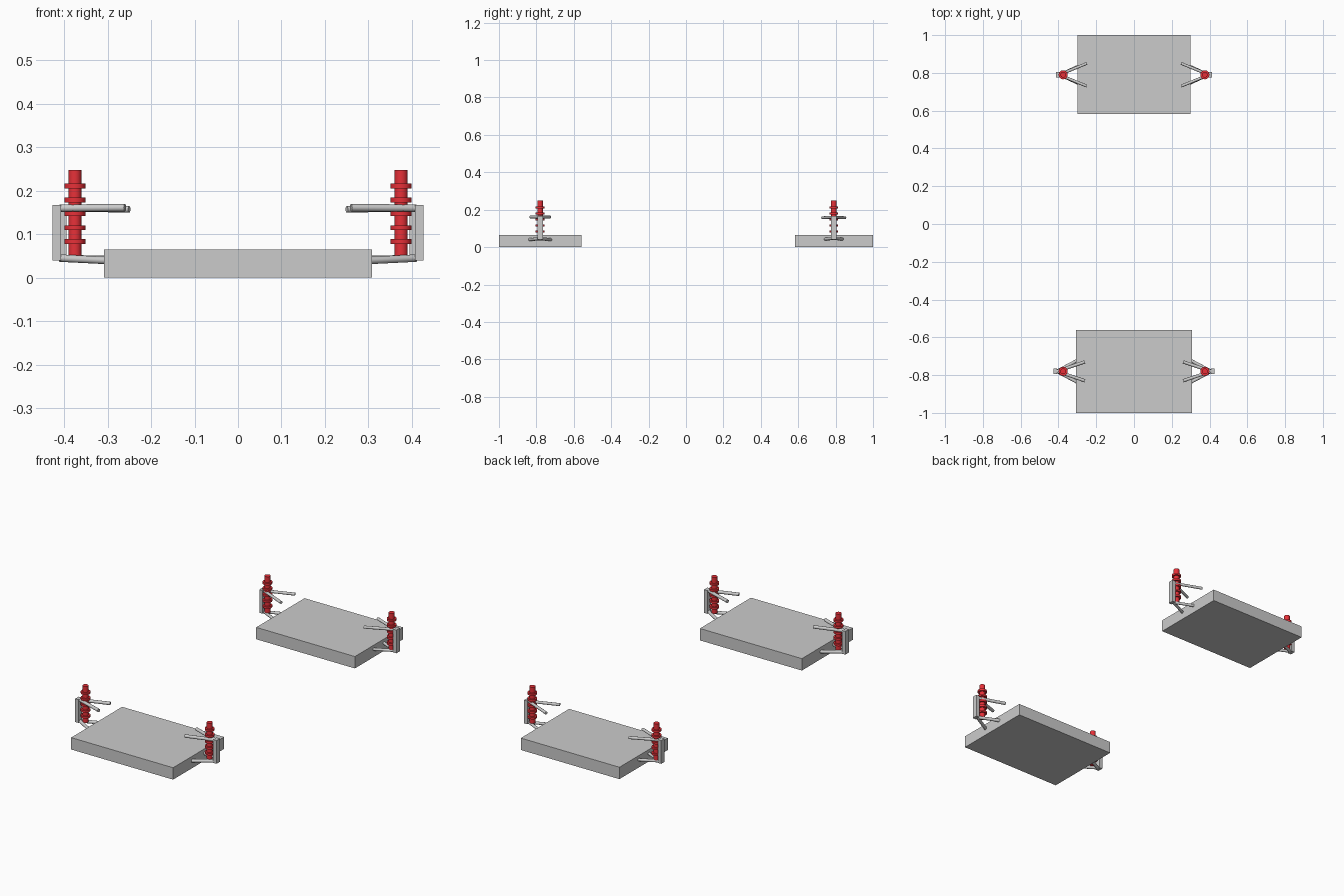
import bpy
from mathutils import Vector

if "Cube" in bpy.data.objects:
    bpy.data.objects.remove(bpy.data.objects["Cube"])

red = bpy.data.materials.new("spring_red")
red.diffuse_color = (0.8, 0.03, 0.04, 1)
red.use_nodes = True
red.node_tree.nodes["Principled BSDF"].inputs["Base Color"].default_value = red.diffuse_color


def box(name, lo, hi):
    lo, hi = Vector(lo), Vector(hi)
    bpy.ops.mesh.primitive_cube_add(size=1, location=(lo + hi) / 2)
    ob = bpy.context.object
    ob.name = name
    ob.scale = hi - lo
    bpy.ops.object.transform_apply(location=False, rotation=False, scale=True)
    return ob


def rod(name, a, b, r, sides=16, mat=None):
    a, b = Vector(a), Vector(b)
    d = b - a
    bpy.ops.mesh.primitive_cylinder_add(vertices=sides, radius=r, depth=d.length,
                                        location=(a + b) / 2)
    ob = bpy.context.object
    ob.name = name
    ob.rotation_euler = d.to_track_quat('Z', 'Y').to_euler()
    bpy.ops.object.shade_smooth_by_angle()
    if mat:
        ob.data.materials.append(mat)
    return ob


# axle settings: block half width, block y range, wheel line y, upright outer x,
# upper arm inner (x, y offset, z), lower arm inner (x, y offset, z), arm radius
axles = {
    "front": (0.308, -1.0, -0.56, -0.78, 0.427,
              (0.26, 0.05, 0.161), (0.27, 0.074, 0.038), 0.0085),
    "rear": (0.298, 0.583, 1.0, 0.79, 0.414,
             (0.25, 0.06, 0.157), (0.25, 0.066, 0.042), 0.0075),
}

for end, (hw, y0, y1, y, xo, up, low, r) in axles.items():
    # chassis mounting block
    box(end + "_block", (-hw, y0, 0), (hw, y1, 0.065))
    for side, s in (("left", -1), ("right", 1)):
        tag = end + "_" + side
        # upright plate at the outer end
        box(tag + "_upright", (min(s * (xo - 0.02), s * xo), y - 0.015, 0.04),
            (max(s * (xo - 0.02), s * xo), y + 0.015, 0.167))
        # upper and lower wishbone arms
        for level, (x, dy, z), zo in (("upper", up, 0.16), ("lower", low, 0.045)):
            for k, t in ((-1, "a"), (1, "b")):
                rod(f"{tag}_{level}_arm_{t}", (s * (xo - 0.018), y, zo),
                    (s * x, y + k * dy, z), r)
        # red damper with spring rings
        rod(tag + "_damper", (s * 0.375, y, 0.05), (s * 0.375, y, 0.248), 0.015, 24, red)
        for i in range(5):
            z = 0.083 + i * 0.032
            rod(f"{tag}_spring_ring_{i}", (s * 0.375, y, z - 0.0055),
                (s * 0.375, y, z + 0.0055), 0.024, 24, red)
